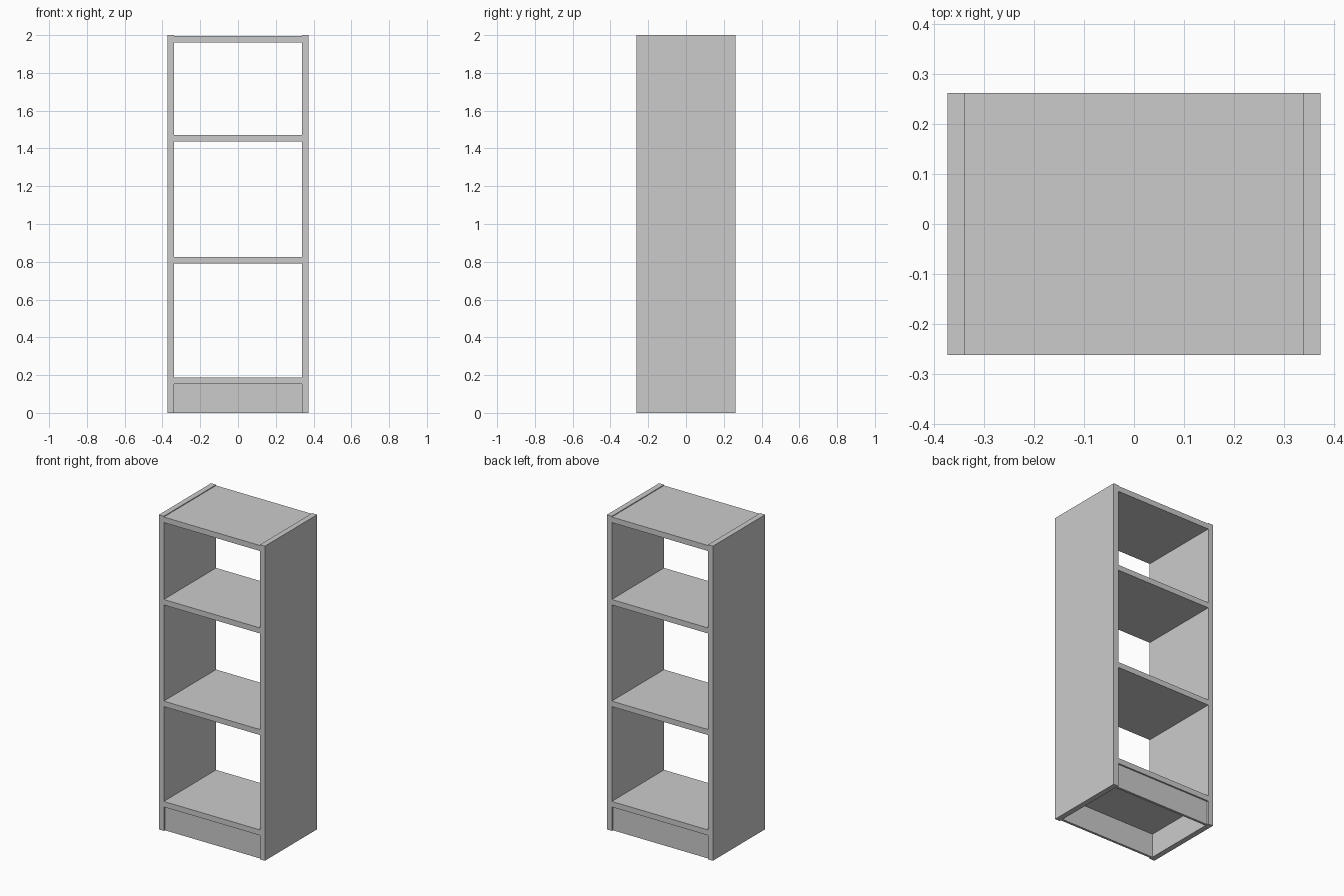
import bpy

if "Cube" in bpy.data.objects:
    bpy.data.objects.remove(bpy.data.objects["Cube"])

WIDTH, DEPTH, HEIGHT = 0.746, 0.525, 2.0
BOARD = 0.035
INNER = WIDTH - 2 * BOARD


def box(name, size, loc):
    bpy.ops.mesh.primitive_cube_add(size=1, location=loc)
    ob = bpy.context.object
    ob.name = name
    ob.scale = size
    bpy.ops.object.transform_apply(location=False, rotation=False, scale=True)
    return ob


# Full-height side panels
for label, s in (("left", -1), ("right", 1)):
    box(f"{label}_side_panel", (BOARD, DEPTH, HEIGHT),
        (s * (WIDTH - BOARD) / 2, 0, HEIGHT / 2))

# Horizontal boards, placed by the height of their upper face
for name, top in (("bottom_shelf", 0.187), ("lower_shelf", 0.825),
                  ("upper_shelf", 1.471), ("top_board", 1.995)):
    box(name, (INNER, DEPTH, BOARD), (0, 0, top - BOARD / 2))

# Slightly recessed plinth boards, front and back
PLINTH_H, PLINTH_T, RECESS = 0.152, 0.015, 0.01
for label, s in (("front", -1), ("back", 1)):
    box(f"{label}_plinth", (INNER, PLINTH_T, PLINTH_H),
        (0, s * (DEPTH / 2 - RECESS - PLINTH_T / 2), PLINTH_H / 2))
